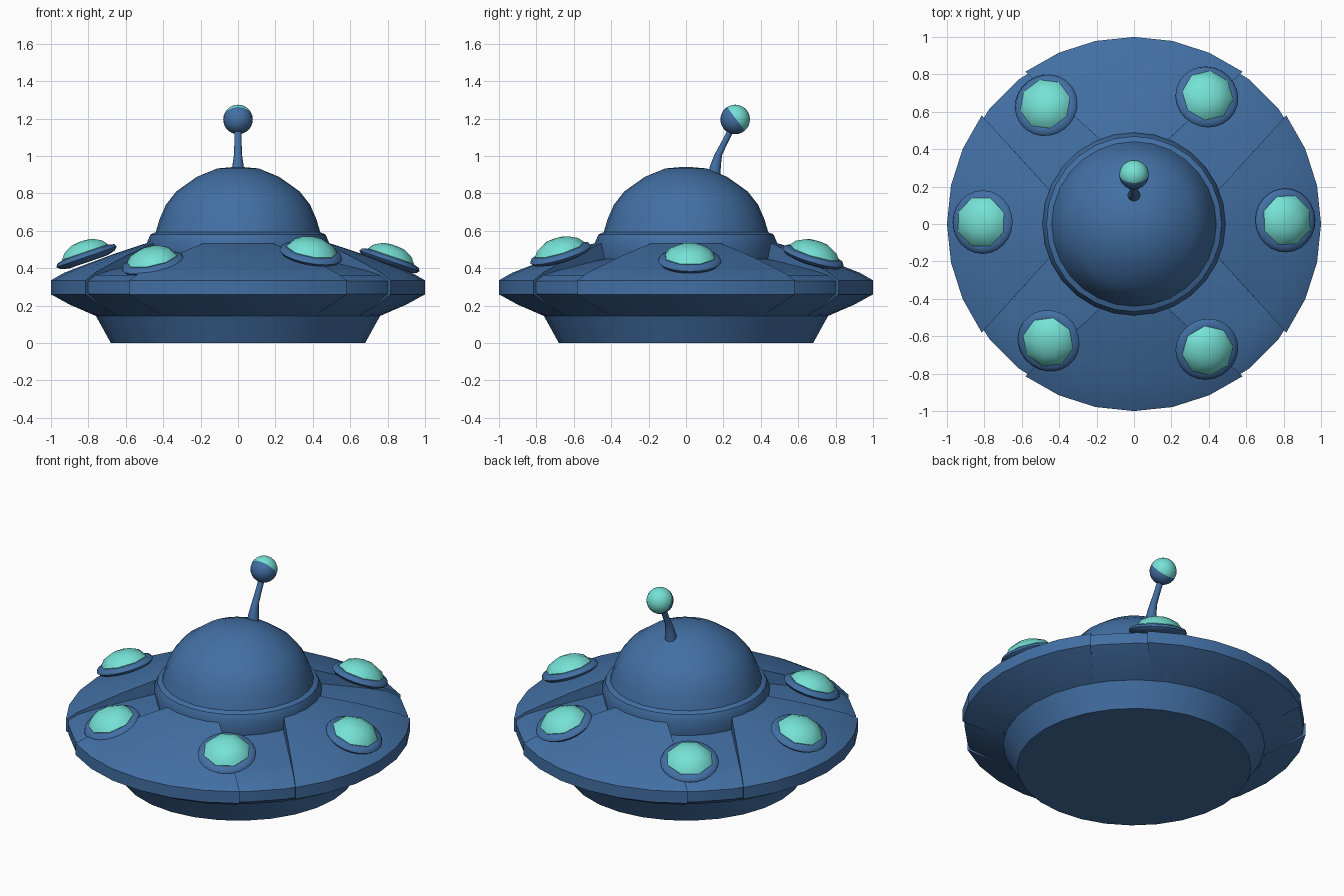
import bpy, bmesh, math
from mathutils import Vector, Matrix

if "Cube" in bpy.data.objects:
    bpy.data.objects.remove(bpy.data.objects["Cube"])


def material(name, rgb):
    m = bpy.data.materials.new(name)
    m.diffuse_color = (*rgb, 1)
    m.use_nodes = True
    m.node_tree.nodes["Principled BSDF"].inputs["Base Color"].default_value = m.diffuse_color
    return m


BLUE = material("hull_blue", (0.055, 0.16, 0.37))
TEAL = material("light_teal", (0.18, 0.76, 0.67))


def finish(name, bm, mats, angle=30):
    bmesh.ops.remove_doubles(bm, verts=bm.verts, dist=1e-5)
    bmesh.ops.recalc_face_normals(bm, faces=bm.faces)
    me = bpy.data.meshes.new(name)
    bm.to_mesh(me)
    bm.free()
    ob = bpy.data.objects.new(name, me)
    bpy.context.collection.objects.link(ob)
    for m in mats:
        me.materials.append(m)
    bpy.ops.object.select_all(action='DESELECT')
    ob.select_set(True)
    bpy.context.view_layer.objects.active = ob
    bpy.ops.object.shade_smooth_by_angle(angle=math.radians(angle))
    return ob


def loft(bm, rings, close=True):
    """Quads between successive rings of points."""
    vs = [[bm.verts.new(p) for p in r] for r in rings]
    n = len(vs[0])
    for a, b in zip(vs, vs[1:]):
        for i in range(n if close else n - 1):
            j = (i + 1) % n
            bm.faces.new((a[i], a[j], b[j], b[i]))
    return vs


def lathe(name, profile, segs, mat, angle=30, matrix=Matrix(), start=0.0):
    """Revolve (radius, height) points about z; both ends are capped."""
    bm = bmesh.new()
    rings = []
    for r, z in profile:
        rings.append([matrix @ Vector((r * math.cos(start + i * math.tau / segs),
                                       r * math.sin(start + i * math.tau / segs), z))
                      for i in range(segs)])
    vs = loft(bm, rings)
    bm.faces.new(vs[0])
    bm.faces.new(vs[-1])
    return finish(name, bm, [mat], angle)


# Hull, with the lower floor of the four diagonal channels
lathe("hull", [(0.68, 0), (0.76, 0.145), (0.90, 0.208), (0.985, 0.262), (0.988, 0.33),
               (0.93, 0.362), (0.82, 0.387), (0.46, 0.45), (0.3, 0.46)], 28, BLUE)

# Cabin dome with its collar
lathe("cabin_dome", [(0.46, 0.40), (0.49, 0.53), (0.468, 0.58), (0.44, 0.592), (0.42, 0.66),
                     (0.385, 0.74), (0.33, 0.81), (0.22, 0.888), (0.11, 0.933),
                     (0.03, 0.94)], 28, BLUE, 40)

# Four raised panels that leave straight channels along the diagonals
PANEL = [(0.42, 0.42), (0.42, 0.545), (0.50, 0.53), (0.68, 0.47), (0.84, 0.41), (0.93, 0.375),
         (1.0, 0.335), (1.0, 0.26), (0.90, 0.205), (0.77, 0.149)]


def panel(name, heading):
    bm = bmesh.new()
    n = 6
    sections = []
    for i in range(n + 1):
        t = 2 * i / n - 1
        pts = []
        for r, z in PANEL:
            half_gap = 0.215 - 0.05 * r
            a = heading + t * (math.pi / 4 - math.asin(half_gap / r))
            pts.append((r * math.cos(a), r * math.sin(a), z))
        sections.append(pts)
    vs = loft(bm, sections)
    bm.faces.new(vs[0])
    bm.faces.new(vs[-1])
    finish(name, bm, [BLUE])


for i, side in enumerate(("right", "back", "left", "front")):
    panel(side + "_panel", i * math.pi / 2)

# Six tilted saucer lights, each a rim disc and a faceted lens
LIGHTS = [(0.81, 0.02, 0.44), (0.39, 0.68, 0.46), (-0.47, 0.635, 0.43),
          (-0.81, 0.01, 0.462), (-0.455, -0.625, 0.425), (0.39, -0.67, 0.475)]
for i, (x, y, z) in enumerate(LIGHTS, 1):
    tilt = (Matrix.Translation((x, y, z)) @ Matrix.Rotation(math.atan2(y, x), 4, 'Z')
            @ Matrix.Rotation(math.radians(19), 4, 'Y'))
    lathe(f"light_rim_{i}", [(0.11, -0.03), (0.155, -0.018), (0.17, -0.002), (0.162, 0.014),
                             (0.135, 0.022)], 24, BLUE, 50, tilt)
    lathe(f"light_lens_{i}", [(0.13, 0.0), (0.139, 0.025), (0.115, 0.055), (0.065, 0.08),
                              (0.02, 0.086)], 8, TEAL, 50, tilt, math.pi / 8)

# Bent antenna stem
bm = bmesh.new()
path = [(0.15, 0.90, 0.036), (0.158, 0.95, 0.03), (0.172, 1.005, 0.022),
        (0.21, 1.08, 0.019), (0.25, 1.16, 0.019)]
stem = loft(bm, [[(r * math.cos(k * math.tau / 10), y + r * math.sin(k * math.tau / 10), z)
                  for k in range(10)] for y, z, r in path])
bm.faces.new(stem[0])
bm.faces.new(stem[-1])
finish("antenna_stem", bm, [BLUE], 50)

# Antenna ball, teal on its upper back half
centre = Vector((0, 0.263, 1.195))
bm = bmesh.new()
bmesh.ops.create_uvsphere(bm, u_segments=20, v_segments=14, radius=0.079,
                          matrix=Matrix.Translation(centre))
split = Vector((0, 0.8, 0.6))
bmesh.ops.bisect_plane(bm, geom=bm.verts[:] + bm.edges[:] + bm.faces[:],
                       plane_co=centre + split * 0.005, plane_no=split)
for f in bm.faces:
    f.material_index = int((f.calc_center_median() - centre).dot(split) > 0.005)
finish("antenna_ball", bm, [BLUE, TEAL], 50)
